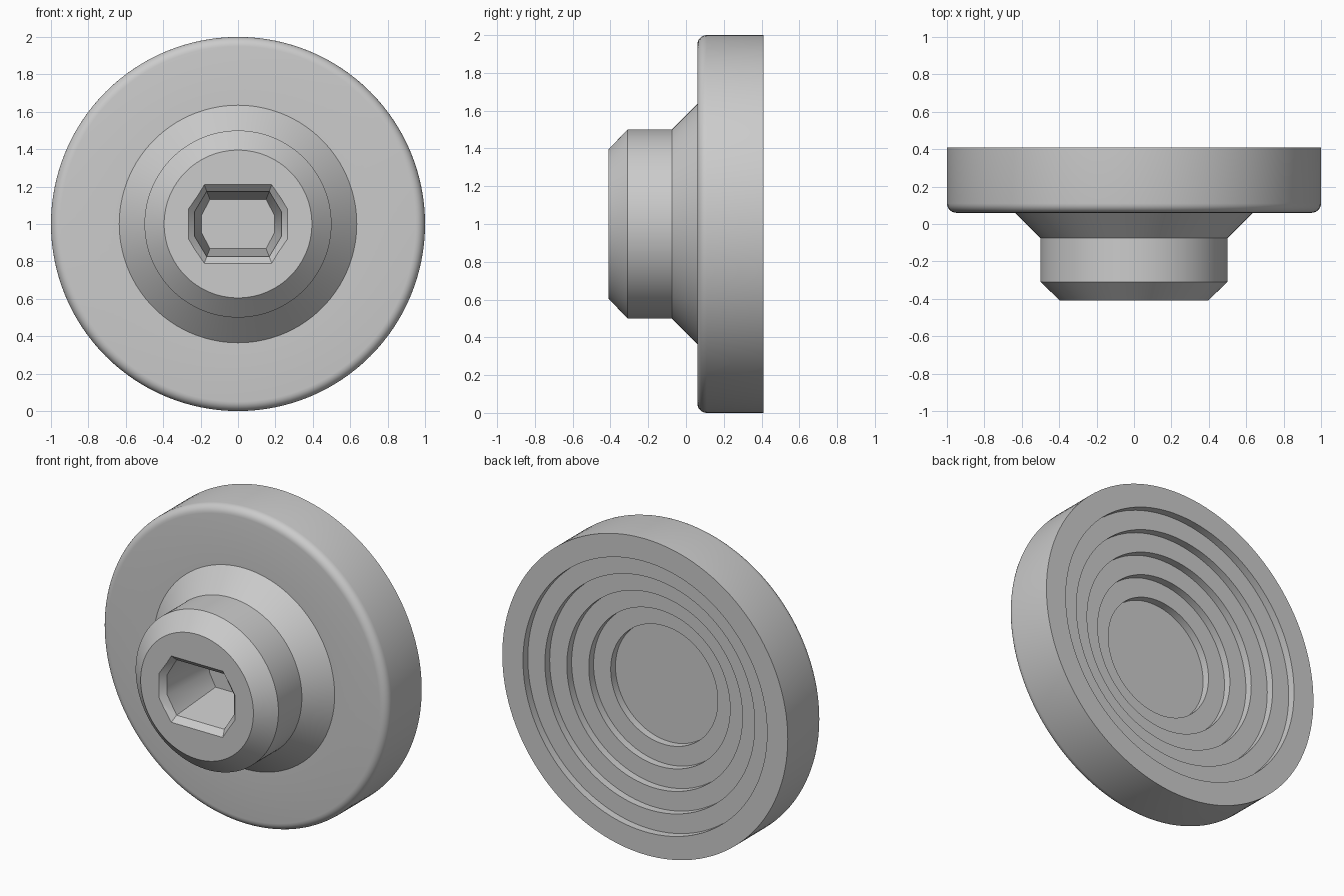
import bpy
import bmesh
from math import sin, cos, asin, pi, radians

if "Cube" in bpy.data.objects:
    bpy.data.objects.remove(bpy.data.objects["Cube"])

grey = bpy.data.materials.new("plain grey")
grey.use_nodes = True
colour = (0.6, 0.6, 0.6, 1)
grey.diffuse_color = colour
grey.node_tree.nodes["Principled BSDF"].inputs["Base Color"].default_value = colour

CENTRE_Z = 1.0
FRONT, BACK = -0.41, 0.41


def loft(name, rings):
    """Join equal-length rings of points into a capped solid."""
    bm = bmesh.new()
    loops = [[bm.verts.new(p) for p in ring] for ring in rings]
    for a, b in zip(loops, loops[1:]):
        for i in range(len(a)):
            j = (i + 1) % len(a)
            bm.faces.new((a[i], a[j], b[j], b[i]))
    bm.faces.new(loops[0])
    bm.faces.new(loops[-1])
    bmesh.ops.recalc_face_normals(bm, faces=bm.faces)
    mesh = bpy.data.meshes.new(name)
    bm.to_mesh(mesh)
    bm.free()
    mesh.materials.append(grey)
    obj = bpy.data.objects.new(name, mesh)
    bpy.context.collection.objects.link(obj)
    return obj


def circle(r, y, n=128):
    return [(r * cos(2 * pi * i / n), y, CENTRE_Z + r * sin(2 * pi * i / n))
            for i in range(n)]


def flatted_circle(r, half_height, y, steps=3):
    """Circle with flats cut at the top and bottom."""
    limit = asin(half_height / r)
    arc = [limit * (2 * i / steps - 1) for i in range(steps + 1)]
    angles = arc + [a + pi for a in arc]
    return [(r * cos(a), y, CENTRE_Z + r * sin(a)) for a in angles]


# Chamfered hub flaring into the flange
profile = [(0.395, FRONT), (0.5, -0.31), (0.5, -0.075), (0.635, 0.06)]

# Rounded front rim of the flange
fillet = 0.05
for i in range(7):
    a = radians(15 * i)
    profile.append((1 - fillet + fillet * sin(a), 0.06 + fillet - fillet * cos(a)))
profile.append((1, BACK))

# Stepped recess in the back
step = 0.048
for i in range(5):
    r = 0.855 - 0.12 * i
    profile += [(r, BACK - step * i), (r, BACK - step * (i + 1))]

body = loft("flanged_knob", [circle(r, y) for r, y in profile])

# Tapered shaft socket with a chamfered mouth
cutter = loft("socket_cutter", [
    flatted_circle(0.312, 0.245, FRONT - 0.035),
    flatted_circle(0.242, 0.175, FRONT + 0.035),
    flatted_circle(0.2, 0.132, FRONT + 0.4),
])
cutter.hide_render = True
cut = body.modifiers.new("socket", "BOOLEAN")
cut.operation = "DIFFERENCE"
cut.solver = "EXACT"
cut.object = cutter

bpy.ops.object.select_all(action="DESELECT")
body.select_set(True)
bpy.context.view_layer.objects.active = body
bpy.ops.object.modifier_apply(modifier=cut.name)
bpy.data.objects.remove(cutter)
bpy.ops.object.shade_smooth_by_angle(angle=radians(30))
